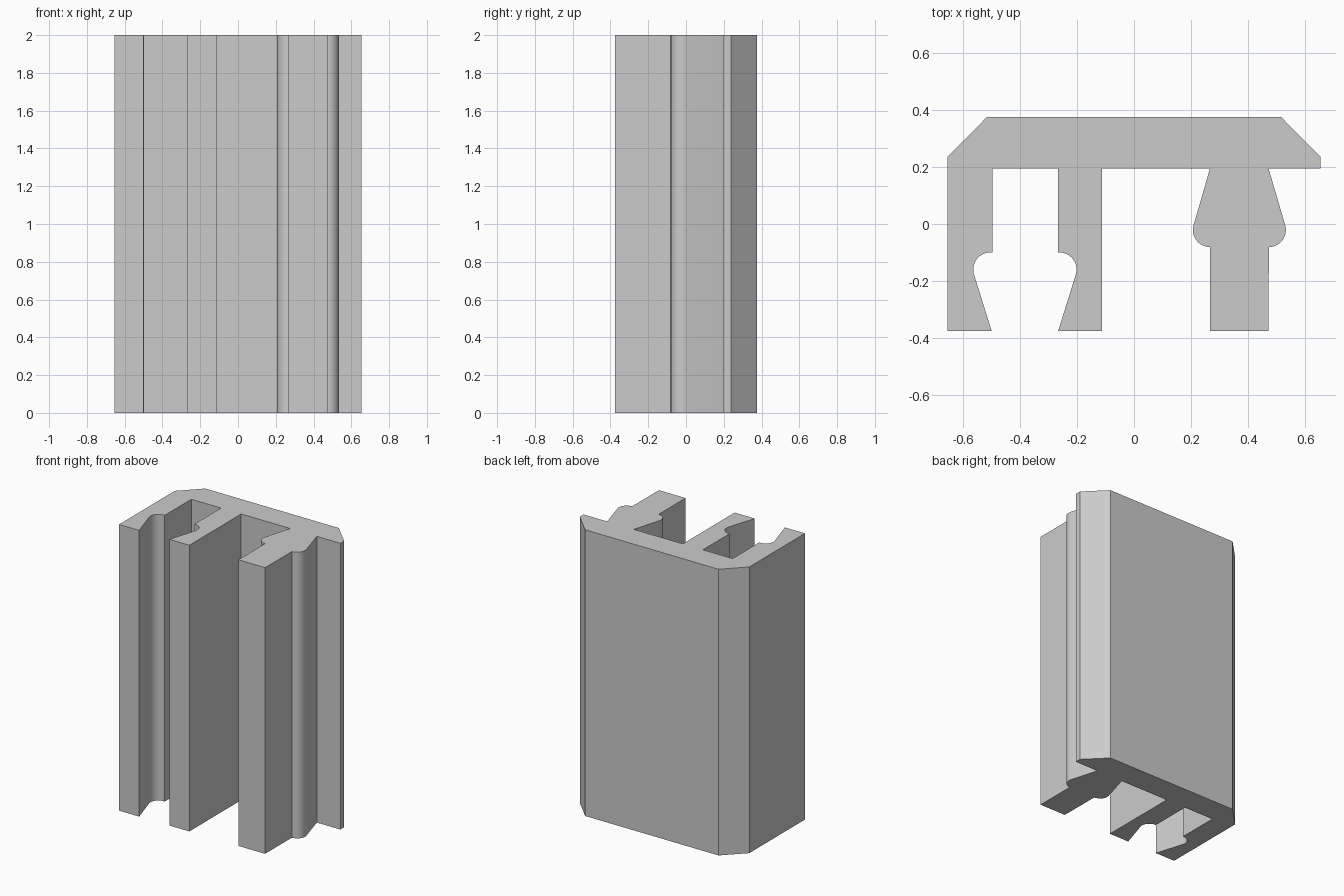
import bpy, bmesh
from math import radians, cos, sin

if "Cube" in bpy.data.objects:
    bpy.data.objects.remove(bpy.data.objects["Cube"], do_unlink=True)

HEIGHT = 2.0
BACK, FRONT, SHELF = 0.377, -0.377, 0.195   # depth of plate back, leg fronts, plate underside
R = 0.06                                    # radius of grooves and snap beads


def arc(cx, cy, start, end, steps=12):
    angles = [radians(start + (end - start) * i / steps) for i in range(steps + 1)]
    return [(cx + R * cos(a), cy + R * sin(a)) for a in angles]


# Bevelled back plate, running from the right edge to the left one
plate = [(0.655, SHELF), (0.655, 0.237), (0.516, BACK),
         (-0.516, BACK), (-0.655, 0.237)]

# Two legs forming a socket with rounded grooves
socket = [(-0.655, FRONT), (-0.50, FRONT)]
socket += arc(-0.505, -0.16, 197, 90)
socket += [(-0.497, -0.10), (-0.497, SHELF), (-0.267, SHELF), (-0.267, -0.10)]
socket += arc(-0.262, -0.16, 90, -17)
socket += [(-0.267, FRONT), (-0.112, FRONT), (-0.112, SHELF)]

# Plug rib with a rounded bead on each side
rib = [(0.267, SHELF)]
rib += arc(0.267, -0.021, 163, 270)
rib += [(0.268, FRONT), (0.473, FRONT)]
rib += arc(0.474, -0.021, -90, 17)
rib += [(0.473, SHELF)]

# Extrude the whole outline upward
bm = bmesh.new()
base = bm.faces.new([bm.verts.new((x, y, 0)) for x, y in plate + socket + rib])
top = bmesh.ops.extrude_face_region(bm, geom=[base], use_keep_orig=True)["geom"]
bmesh.ops.translate(bm, verts=[v for v in top if isinstance(v, bmesh.types.BMVert)],
                    vec=(0, 0, HEIGHT))
bmesh.ops.recalc_face_normals(bm, faces=bm.faces)
caps = [f for f in bm.faces if len(f.verts) > 4]
bmesh.ops.triangulate(bm, faces=caps)
mesh = bpy.data.meshes.new("snap_fit_profile")
bm.to_mesh(mesh)
bm.free()

profile = bpy.data.objects.new("snap_fit_profile", mesh)
bpy.context.collection.objects.link(profile)

# Plain grey finish
grey = bpy.data.materials.new("light_grey")
grey.use_nodes = True
colour = (0.6, 0.6, 0.6, 1)
grey.diffuse_color = colour
grey.node_tree.nodes["Principled BSDF"].inputs["Base Color"].default_value = colour
mesh.materials.append(grey)

# Smooth the rounded grooves and beads, keep the corners sharp
bpy.ops.object.select_all(action="DESELECT")
profile.select_set(True)
bpy.context.view_layer.objects.active = profile
bpy.ops.object.shade_smooth_by_angle(angle=radians(14))
